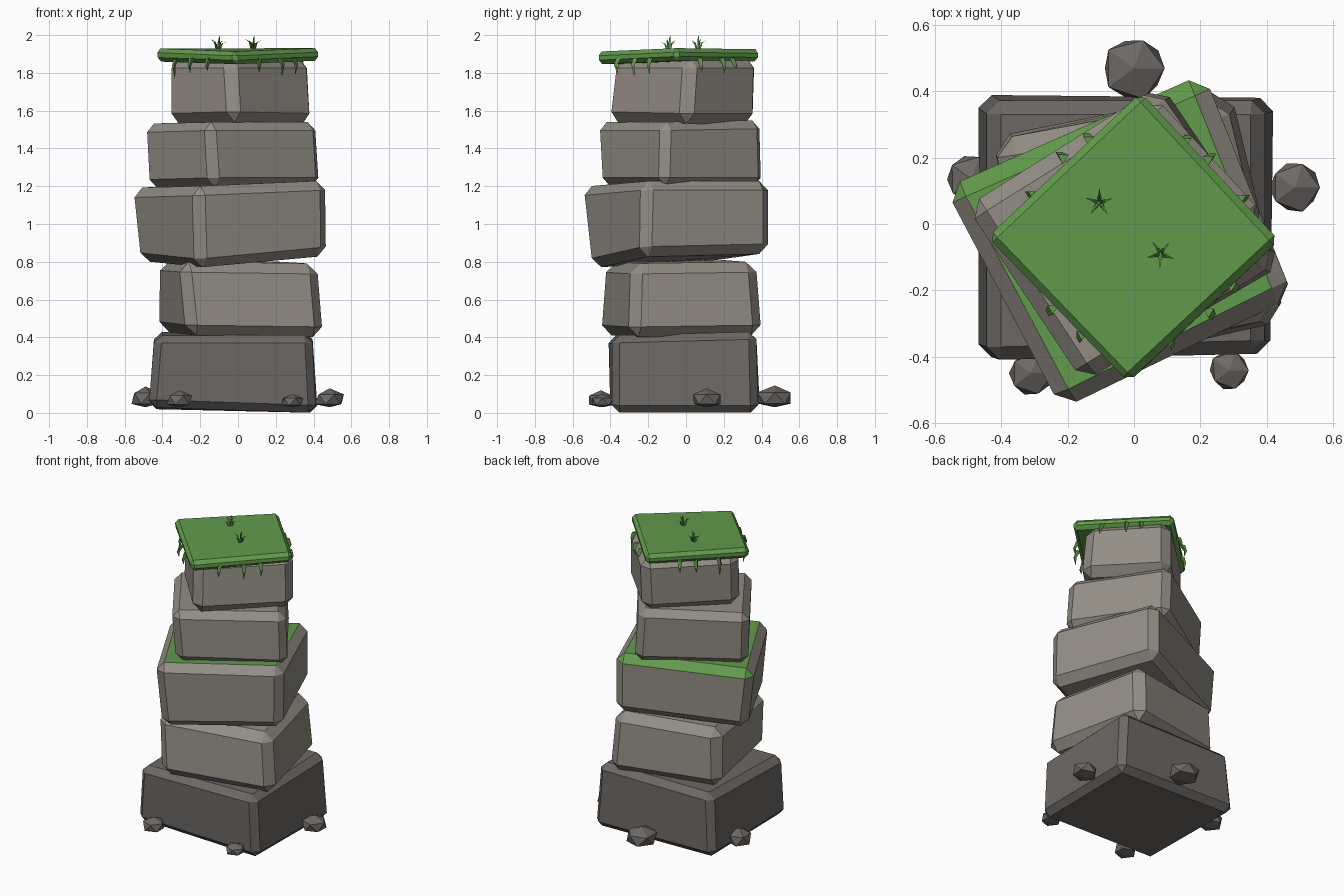
import bpy, bmesh, math, random
from mathutils import Vector

if "Cube" in bpy.data.objects:
    bpy.data.objects.remove(bpy.data.objects["Cube"])

random.seed(4)


def material(name, rgb):
    m = bpy.data.materials.new(name)
    m.diffuse_color = (*rgb, 1)
    m.use_nodes = True
    m.node_tree.nodes["Principled BSDF"].inputs["Base Color"].default_value = m.diffuse_color
    return m


STONE = material("warm grey stone", (0.29, 0.268, 0.233))
DARK = material("dark grey stone", (0.15, 0.139, 0.131))
GRASS = material("grass green", (0.12, 0.325, 0.072))


def finish(bm, name, *mats):
    bmesh.ops.recalc_face_normals(bm, faces=bm.faces)
    me = bpy.data.meshes.new(name)
    bm.to_mesh(me)
    bm.free()
    for m in mats:
        me.materials.append(m)
    ob = bpy.data.objects.new(name, me)
    bpy.context.collection.objects.link(ob)
    return ob


def block(name, bottom, top, bevel, mats, grow=1.05, mossy=None):
    """Chamfered rough block from two four-cornered outlines."""
    bm = bmesh.new()
    pts = bottom + top
    cx = sum(p[0] for p in pts) / 8
    cy = sum(p[1] for p in pts) / 8
    v = [bm.verts.new((cx + (x - cx) * grow, cy + (y - cy) * grow, z)) for x, y, z in pts]
    bm.faces.new(v[3::-1])
    bm.faces.new(v[4:])
    for i in range(4):
        j = (i + 1) % 4
        bm.faces.new((v[i], v[j], v[j + 4], v[i + 4]))
    bmesh.ops.recalc_face_normals(bm, faces=bm.faces)
    bmesh.ops.bevel(bm, geom=bm.edges[:], offset=bevel, offset_type='OFFSET',
                    segments=1, profile=0.5, affect='EDGES')
    bm.normal_update()
    if mossy:
        for f in bm.faces:
            f.material_index = int(mossy(f.normal))
    return finish(bm, name, *mats)


def blade(bm, points, radius):
    """Tapering three-sided grass blade through base, middle and tip."""
    rings = []
    for p, r in zip(points[:2], (radius, radius * 0.6)):
        rings.append([bm.verts.new((p[0] + r * math.cos(a), p[1] + r * math.sin(a), p[2]))
                      for a in (0.5, 0.5 + math.tau / 3, 0.5 + 2 * math.tau / 3)])
    tip = bm.verts.new(points[2])
    bm.faces.new(rings[0])
    for i in range(3):
        j = (i + 1) % 3
        bm.faces.new((rings[0][i], rings[0][j], rings[1][j], rings[1][i]))
        bm.faces.new((rings[1][i], rings[1][j], tip))


# stacked stones, each twisted further than the one below
block("base_stone",
      [(-.46, -.39, .03), (.40, -.38, 0), (.41, .37, 0), (-.46, .38, .02)],
      [(-.43, -.40, .41), (.38, -.38, .41), (.38, .36, .43), (-.43, .36, .43)],
      .04, [DARK], 1.03)
block("second_stone",
      [(-.41, .25, .43), (-.25, -.44, .41), (.44, -.28, .40), (.28, .39, .41)],
      [(-.40, .24, .81), (-.29, -.41, .80), (.41, -.27, .79), (.26, .36, .80)],
      .055, [STONE])
block("mossy_stone",
      [(-.51, .11, .80), (-.20, -.49, .765), (.46, -.22, .83), (.20, .43, .845)],
      [(-.55, .10, 1.19), (-.21, -.54, 1.20), (.455, -.21, 1.23), (.20, .43, 1.23)],
      .05, [STONE, GRASS],
      mossy=lambda n: n.z > .9 or (n.z > .4 and n.y * .8 - n.x * .6 > .3))
block("fourth_stone",
      [(-.47, .04, 1.19), (-.13, -.44, 1.20), (.43, -.12, 1.20), (.08, .40, 1.20)],
      [(-.485, .05, 1.53), (-.15, -.46, 1.54), (.41, -.11, 1.54), (.06, .39, 1.55)],
      .045, [STONE])
block("top_stone",
      [(-.37, -.02, 1.53), (-.02, -.42, 1.54), (.40, 0, 1.53), (.04, .37, 1.53)],
      [(-.37, -.01, 1.88), (-.04, -.38, 1.88), (.38, .02, 1.88), (.05, .38, 1.88)],
      .055, [STONE])

# grass slab on top
block("grass_cap",
      [(-.43, -.04, 1.86), (-.01, -.465, 1.845), (.43, -.05, 1.865), (.02, .385, 1.86)],
      [(-.435, -.04, 1.93), (-.02, -.47, 1.912), (.43, -.05, 1.932), (.02, .39, 1.925)],
      .022, [GRASS], 1.02)

# grass strands hanging from the cap, three on each side
bm = bmesh.new()
for x, y, z in [(-.33, -.13, 1.765), (-.25, -.26, 1.80), (-.16, -.34, 1.81),
                (.11, -.36, 1.80), (.23, -.27, 1.78), (.30, -.19, 1.79),
                (.33, .08, 1.775), (.23, .20, 1.80), (.16, .255, 1.795),
                (-.14, .26, 1.80), (-.22, .205, 1.80), (-.31, .09, 1.77)]:
    out = Vector((x, y, 0)).normalized()
    base = Vector((x, y, 1.88)) - out * .008
    mid = Vector((x, y, 1.84)) + out * .01
    blade(bm, [base, mid, Vector((x, y, z)) + out * .004], .019)
finish(bm, "hanging_grass", GRASS)

# two little tufts on the cap
for k, (x, y, turn) in enumerate([(-.105, .065, .3), (.08, -.09, .9)]):
    bm = bmesh.new()
    for i in range(6):
        a = turn + i * math.tau / 5
        r, h = (.045, .045 + .008 * (i % 3)) if i < 5 else (.012, .08)
        d = Vector((math.cos(a), math.sin(a), 0))
        o = Vector((x, y, 1.92))
        blade(bm, [o + d * .006, o + d * r * .45 + Vector((0, 0, h * .75)),
                   o + d * r + Vector((0, 0, h))], .008)
    finish(bm, f"grass_tuft_{k + 1}", GRASS)

# pebbles around the foot, flattened below
for k, (x, y, r, top) in enumerate([(0, .47, .10, .145), (.485, .11, .08, .13),
                                    (.288, -.442, .063, .10), (-.31, -.45, .07, .12),
                                    (-.49, .135, .08, .14)]):
    bm = bmesh.new()
    bmesh.ops.create_icosphere(bm, subdivisions=1, radius=1)
    mid = .03 + (top - .03) * .42
    for v in bm.verts:
        s = random.uniform(.96, 1.1)
        v.co = (x + v.co.x * r * s, y + v.co.y * r * s,
                max(.03, mid + v.co.z * (top - mid)))
    finish(bm, f"pebble_{k + 1}", DARK)
